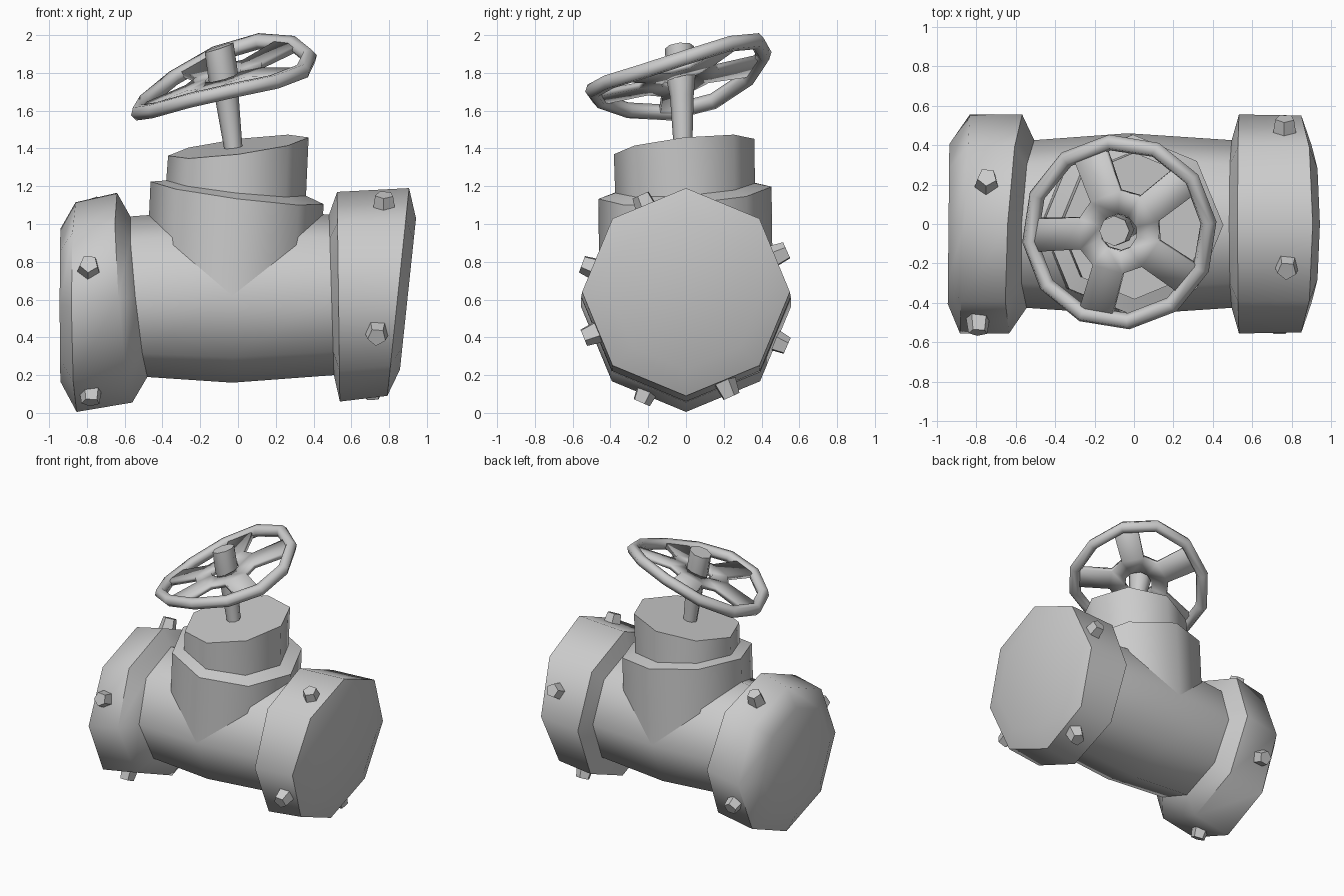
import bpy, bmesh
from math import sin, cos, pi, radians
from mathutils import Vector

if "Cube" in bpy.data.objects:
    bpy.data.objects.remove(bpy.data.objects["Cube"])


def finish(name, bm, angle=50):
    bmesh.ops.recalc_face_normals(bm, faces=bm.faces)
    me = bpy.data.meshes.new(name)
    bm.to_mesh(me)
    bm.free()
    ob = bpy.data.objects.new(name, me)
    bpy.context.collection.objects.link(ob)
    bpy.ops.object.select_all(action='DESELECT')
    ob.select_set(True)
    bpy.context.view_layer.objects.active = ob
    bpy.ops.object.shade_smooth_by_angle(angle=radians(angle))
    return ob


def loft(name, rings, closed=False, angle=50):
    """Skin a list of equal-length point rings, capping the ends."""
    bm = bmesh.new()
    loops = [[bm.verts.new(p) for p in r] for r in rings]
    n = len(loops[0])
    pairs = list(zip(loops, loops[1:]))
    if closed:
        pairs.append((loops[-1], loops[0]))
    for a, b in pairs:
        for i in range(n):
            j = (i + 1) % n
            bm.faces.new((a[i], a[j], b[j], b[i]))
    if not closed:
        bm.faces.new(loops[0])
        bm.faces.new(loops[-1])
    return finish(name, bm, angle)


def ring_x(x, zc, r, ty=0, tz=0, n=8):
    """Ring around the x axis, leaning by ty and tz."""
    pts = []
    for i in range(n):
        y, z = r * sin(2 * pi * i / n), r * cos(2 * pi * i / n)
        pts.append((x + ty * y + tz * z, y, zc + z))
    return pts


def ring_z(cx, cy, z, r, tx=0, ty=0, n=8):
    """Ring around the z axis, leaning by tx and ty."""
    pts = []
    for i in range(n):
        x, y = r * cos(2 * pi * i / n), r * sin(2 * pi * i / n)
        pts.append((cx + x, cy + y, z + tx * x + ty * y))
    return pts


# Horizontal pipe with a leaning flange at each end
loft("pipe_body", [
    ring_x(-.94, .57, .405, .01, 0),
    ring_x(-.857, .56, .555, .045, -.005),
    ring_x(-.60, .61, .555, .06, -.073),
    ring_x(-.525, .615, .425, .045, -.106),
    ring_x(-.03, .62, .46),
    ring_x(.495, .625, .425, 0, -.03),
    ring_x(.532, .615, .555, 0, -.013),
    ring_x(.848, .64, .55, 0, .105),
    ring_x(.90, .63, .40, 0, .106),
])

# Upright neck and narrower bonnet
loft("bonnet", [
    ring_z(-.03, 0, .62, .46),
    ring_z(-.005, -.005, 1.165, .458, -.13, .07),
    ring_z(-.01, -.005, 1.19, .37, -.11, .07),
    ring_z(.002, -.01, 1.41, .372, .13, .11),
])

# Bent stem
loft("stem", [
    ring_z(-.02, -.015, 1.36, .047),
    ring_z(-.06, -.022, 1.68, .063, .1, .05),
    ring_z(-.078, -.028, 1.78, .078, .25, .1),
    ring_z(-.10, -.035, 1.935, .076, .33, .1),
])

# Warped handwheel
WX, WY, R = -.075, -.04, .45


def wheel_point(r, t):
    k = r / R
    z = 1.77 + k * (.135 * cos(t) + .11 * sin(t)) \
        + k * k * (-.037 * cos(2 * t) + .02 * sin(2 * t))
    return Vector((WX + r * cos(t), WY + r * sin(t), z))


up = Vector((-.28, -.23, 1)).normalized()
rim = []
for i in range(12):
    t = radians(6 + 30 * i)
    c = wheel_point(R + .005, t)
    out = (c - wheel_point(0, t)).normalized()
    rim.append([c + .042 * (cos(a) * out + sin(a) * up)
                for a in (j * pi / 3 for j in range(6))])
loft("wheel_rim", rim, closed=True, angle=65)

bm = bmesh.new()
inner, outer, tips = [], [], []
for s in range(5):
    for side in (-1, 1):
        a = 38 + 72 * s
        inner.append(bm.verts.new(wheel_point(.095, radians(a + side * 20))))
        outer.append(bm.verts.new(wheel_point(.21, radians(a + side * 22))))
        tips.append(bm.verts.new(wheel_point(.44, radians(a + side * 11))))
for i in range(10):
    j = (i + 1) % 10
    bm.faces.new((inner[i], outer[i], outer[j], inner[j]))
    if i % 2 == 0:
        bm.faces.new((outer[i], tips[i], tips[j], outer[j]))
spokes = finish("wheel_spokes", bm, 30)
solid = spokes.modifiers.new("thickness", 'SOLIDIFY')
solid.thickness = .035
solid.offset = 0


# Tapered five-sided flange bolts: (x, angle), around each flange centre
def bolt(name, x, zc, deg):
    a = radians(deg)
    d, s = Vector((0, cos(a), sin(a))), Vector((0, -sin(a), cos(a)))
    c, ex = Vector((x, 0, zc)), Vector((1, 0, 0))
    rings = []
    for h, r in ((.46, .07), (.585, .05)):
        rings.append([c + d * h + r * (cos(t) * ex + sin(t) * s)
                      for t in (2 * pi * k / 5 + .4 for k in range(5))])
    loft(name, rings, angle=30)


for i, (x, deg) in enumerate(((-.745, 66), (-.79, 160), (-.78, 246), (-.75, 336))):
    bolt(f"left_bolt_{i}", x, .59, deg)
for i, (x, deg) in enumerate(((.765, 24), (.775, 114), (.735, 202), (.71, 294))):
    bolt(f"right_bolt_{i}", x, .62, deg)
